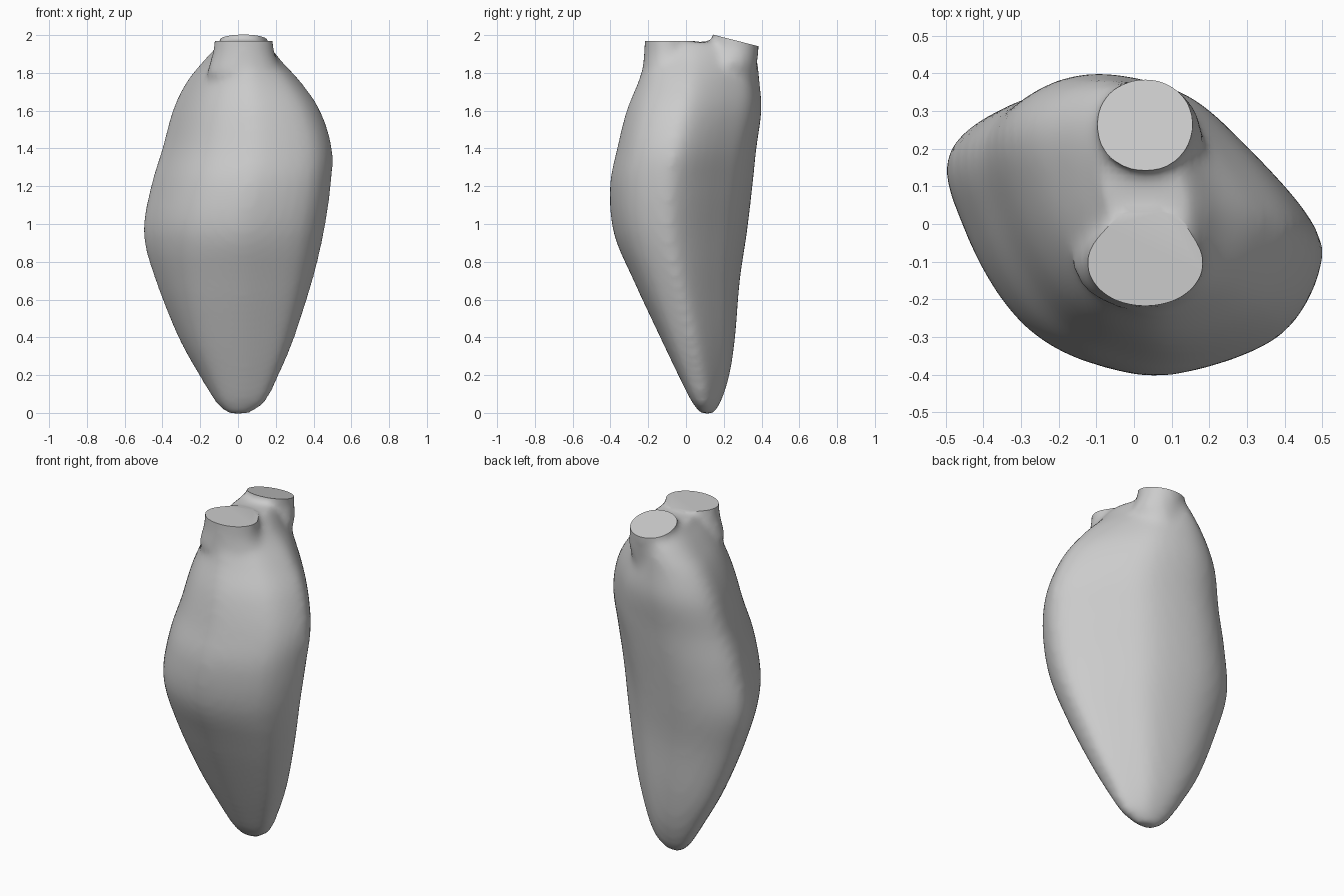
import bpy, bmesh, math
from mathutils import Vector

default = bpy.data.objects.get("Cube")
if default:
    bpy.data.objects.remove(default, do_unlink=True)


def catmull(points, steps, closed):
    """Smooth curve through points of any dimension."""
    n = len(points)
    pick = (lambda i: points[i % n]) if closed else (lambda i: points[max(0, min(n - 1, i))])
    out = []
    for i in range(n if closed else n - 1):
        a, b, c, d = (Vector(pick(i + k)) for k in (-1, 0, 1, 2))
        for s in range(steps):
            t = s / steps
            out.append(b + (c - a) * (t / 2) + (2 * a - 5 * b + 4 * c - d) * (t * t / 2)
                       + (3 * b - a - 3 * c + d) * (t ** 3 / 2))
    if not closed:
        out.append(Vector(points[-1]))
    return out


def loft(bm, lower, upper, levels):
    """Skin a unit outline, blending lower to upper, into the box (z, x0, x1, y0, y1) of each level."""
    rings = []
    for z, x0, x1, y0, y1 in levels:
        blend = max(0, min(1, (z - .2) / .7))
        outline = [Vector(a).lerp(Vector(b), blend) for a, b in zip(lower, upper)]
        rings.append([bm.verts.new(((x0 + x1) / 2 + u * (x1 - x0) / 2,
                                    (y0 + y1) / 2 + v * (y1 - y0) / 2, z)) for u, v in outline])
    n = len(lower)
    for low, high in zip(rings, rings[1:]):
        for i in range(n):
            j = (i + 1) % n
            bm.faces.new((low[i], low[j], high[j], high[i]))
    bm.faces.new(rings[0])
    bm.faces.new(rings[-1])


def apply_modifier(obj, kind, **settings):
    mod = obj.modifiers.new(kind.title(), kind)
    for key, value in settings.items():
        setattr(mod, key, value)
    bpy.ops.object.modifier_apply(modifier=mod.name)


# Skewed oval sections of the body and round section of the necks
back_edge = [(-1, .55), (-.78, .87), (-.36, 1), (.22, .86), (.6, .5), (.95, .02), (1, -.3)]
full_oval = catmull(back_edge + [(.85, -.79), (.25, -1), (-.2, -.96), (-.56, -.8),
                                 (-.8, -.5), (-.95, .02)], 4, True)
slim_oval = catmull(back_edge + [(.77, -.75), (.2, -1), (-.2, -.93), (-.5, -.74),
                                 (-.72, -.42), (-.9, .05)], 4, True)
circle = [(math.cos(math.tau * i / 40), math.sin(math.tau * i / 40)) for i in range(40)]

body_levels = [
    (-.004, -.055, .06, .08, .145),
    (.06, -.12, .145, .03, .185),
    (.2, -.205, .215, -.04, .23),
    (.4, -.315, .297, -.135, .26),
    (.7, -.435, .39, -.275, .285),
    (.95, -.5, .448, -.38, .322),
    (1.2, -.46, .485, -.4, .352),
    (1.4, -.4, .492, -.362, .373),
    (1.6, -.345, .43, -.312, .4),
    (1.75, -.273, .33, -.252, .39),
    (1.86, -.185, .23, -.218, .378),
    (1.93, -.12, .175, -.195, .355),
    (1.964, -.09, .145, -.15, .28),
]
front_neck_levels = [
    (1.6, -.1, .18, -.2, .04),
    (1.8, -.165, .23, -.232, .04),
    (1.9, -.135, .195, -.222, .03),
    (1.97, -.124, .184, -.219, .01),
    (2.1, -.122, .182, -.219, .01),
]
back_neck_levels = [
    (1.7, -.09, .15, .05, .36),
    (1.85, -.125, .185, .08, .377),
    (1.93, -.1, .16, .135, .386),
    (2.1, -.094, .154, .15, .389),
]

# Body with two necks
bm = bmesh.new()
loft(bm, full_oval, slim_oval, catmull(body_levels, 4, False))
loft(bm, circle, circle, front_neck_levels)
loft(bm, circle, circle, back_neck_levels)
bmesh.ops.recalc_face_normals(bm, faces=bm.faces)
mesh = bpy.data.meshes.new("heart_body")
bm.to_mesh(mesh)
bm.free()
body = bpy.data.objects.new("heart_body", mesh)
bpy.context.collection.objects.link(body)
bpy.ops.object.select_all(action='DESELECT')
body.select_set(True)
bpy.context.view_layer.objects.active = body

# Fuse the parts and soften the joints
apply_modifier(body, 'REMESH', mode='VOXEL', voxel_size=.02)
apply_modifier(body, 'SMOOTH', factor=.5, iterations=10)

# Flat cuts: level on the front neck, tilted on the back neck
top = 1.97
tilt = .25
normal = Vector((0, math.sin(tilt), math.cos(tilt)))
cuts = [("front_neck_cutter", Vector((0, -.2, top + .2)), (1, .58, .4), 0),
        ("back_neck_cutter", Vector((.03, .27, top)) + normal * .2, (.6, .44, .4), -tilt)]
for name, place, size, turn in cuts:
    bpy.ops.mesh.primitive_cube_add(size=1, location=place, rotation=(turn, 0, 0))
    cutter = bpy.context.object
    cutter.name = name
    cutter.scale = size
    cutter.hide_render = True
    bpy.context.view_layer.update()
    bpy.context.view_layer.objects.active = body
    apply_modifier(body, 'BOOLEAN', operation='DIFFERENCE', solver='EXACT', object=cutter)
    bpy.data.objects.remove(cutter, do_unlink=True)

# Single plain grey
grey = bpy.data.materials.new("plain_grey")
grey.use_nodes = True
colour = (.6, .6, .6, 1)
grey.diffuse_color = colour
grey.node_tree.nodes["Principled BSDF"].inputs["Base Color"].default_value = colour
body.data.materials.clear()
body.data.materials.append(grey)

bpy.ops.object.select_all(action='DESELECT')
body.select_set(True)
bpy.context.view_layer.objects.active = body
bpy.ops.object.shade_smooth_by_angle(angle=math.radians(40))
